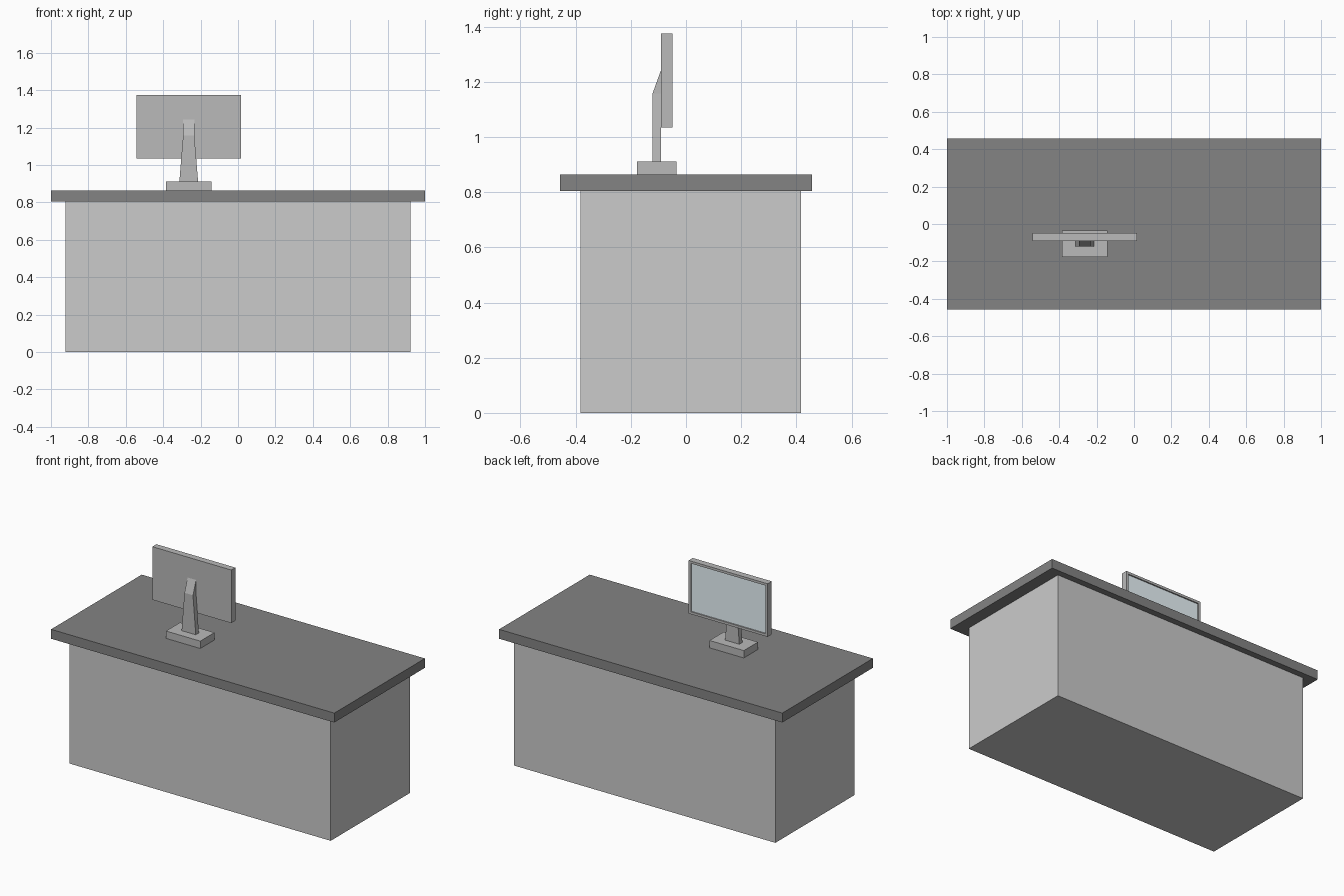
import bpy, bmesh

if "Cube" in bpy.data.objects:
    bpy.data.objects.remove(bpy.data.objects["Cube"])

CX = -0.2635  # monitor centre line


def material(name, r, g, b):
    m = bpy.data.materials.new(name)
    m.diffuse_color = (r, g, b, 1)
    m.use_nodes = True
    m.node_tree.nodes["Principled BSDF"].inputs["Base Color"].default_value = m.diffuse_color
    return m


def finish(bm, name, *mats):
    bmesh.ops.recalc_face_normals(bm, faces=bm.faces)
    mesh = bpy.data.meshes.new(name)
    bm.to_mesh(mesh)
    bm.free()
    for m in mats:
        mesh.materials.append(m)
    obj = bpy.data.objects.new(name, mesh)
    bpy.context.collection.objects.link(obj)
    return obj


def box_bm(lo, hi):
    bm = bmesh.new()
    bmesh.ops.create_cube(bm, size=1)
    for v in bm.verts:
        v.co = [l + (c + 0.5) * (h - l) for l, h, c in zip(lo, hi, v.co)]
    return bm


dark = material("dark_top", 0.23, 0.23, 0.23)
grey = material("monitor_grey", 0.49, 0.49, 0.49)
glass = material("screen_blue", 0.83, 0.93, 0.97)

# Desk
finish(box_bm((-0.923, -0.383, 0), (0.923, 0.417, 0.804)), "desk_body")
finish(box_bm((-1, -0.457, 0.804), (1, 0.457, 0.864)), "desk_top", dark)

# Monitor foot
finish(box_bm((CX - 0.121, -0.177, 0.864), (CX + 0.121, -0.034, 0.911)),
       "monitor_foot", grey)

# Monitor neck: side profile (y, z, half width), tapering upwards
profile = [(-0.121, 0.911, 0.05), (-0.121, 1.158, 0.03),
           (-0.09, 1.244, 0.03), (-0.09, 1.158, 0.03), (-0.09, 0.911, 0.05)]
bm = bmesh.new()
left, right = ([bm.verts.new((CX + s * w, y, z)) for y, z, w in profile]
               for s in (-1, 1))
bm.faces.new(left[1:4])
bm.faces.new(right[1:4])
for side in (left, right):
    bm.faces.new([side[i] for i in (0, 1, 3, 4)])
for i in range(5):
    j = (i + 1) % 5
    bm.faces.new((left[i], left[j], right[j], right[i]))
finish(bm, "monitor_neck", grey)

# Monitor panel with recessed screen facing +y
bm = box_bm((CX - 0.279, -0.09, 1.035), (CX + 0.279, -0.049, 1.374))
bm.normal_update()
face = max(bm.faces, key=lambda f: f.calc_center_median().y)
bmesh.ops.inset_region(bm, faces=[face], thickness=0.022)
result = bmesh.ops.extrude_discrete_faces(bm, faces=[face])
screen = result["faces"][0]
bmesh.ops.translate(bm, verts=screen.verts, vec=(0, -0.008, 0))
screen.material_index = 1
finish(bm, "monitor_panel", grey, glass)
